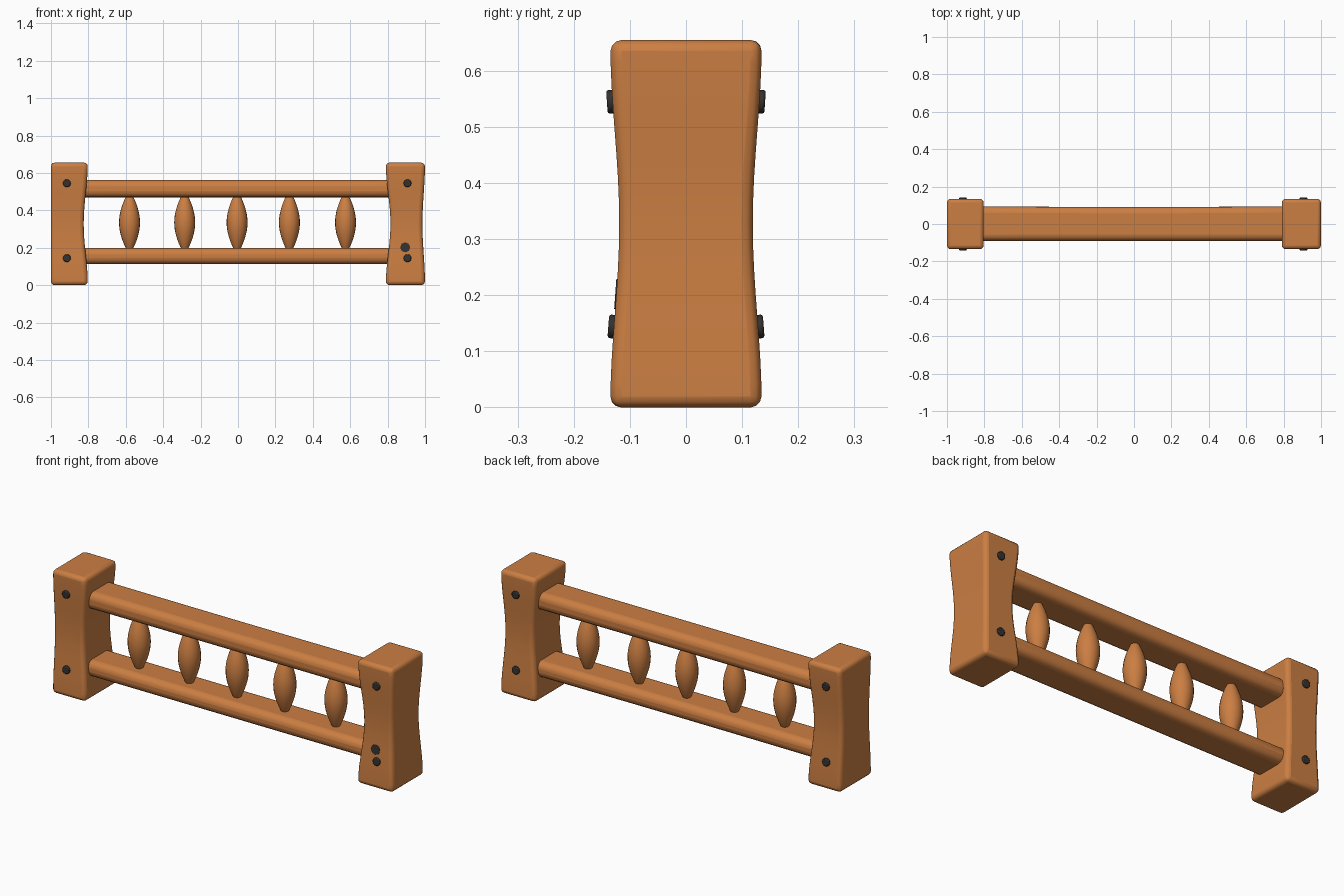
import bpy, bmesh, math
from mathutils import Matrix, Vector

if "Cube" in bpy.data.objects:
    bpy.data.objects.remove(bpy.data.objects["Cube"], do_unlink=True)


def material(name, rgb):
    m = bpy.data.materials.new(name)
    m.use_nodes = True
    m.diffuse_color = (*rgb, 1)
    m.node_tree.nodes["Principled BSDF"].inputs["Base Color"].default_value = (*rgb, 1)
    return m


WOOD = material("warm_wood", (0.60, 0.21, 0.055))
IRON = material("dark_iron", (0.035, 0.032, 0.03))
HEIGHT = 0.655


def finish(bm, name, mat, bevel=0, segments=3):
    bmesh.ops.recalc_face_normals(bm, faces=bm.faces)
    mesh = bpy.data.meshes.new(name)
    bm.to_mesh(mesh)
    bm.free()
    mesh.materials.append(mat)
    ob = bpy.data.objects.new(name, mesh)
    bpy.context.collection.objects.link(ob)
    if bevel:
        mod = ob.modifiers.new("rounded_edges", "BEVEL")
        mod.width, mod.segments = bevel, segments
        mod.limit_method, mod.angle_limit = "ANGLE", math.radians(40)
    bpy.ops.object.select_all(action="DESELECT")
    ob.select_set(True)
    bpy.context.view_layer.objects.active = ob
    bpy.ops.object.shade_smooth_by_angle(angle=math.radians(50))
    return ob


def waist(z):
    # 0 at the ends of a post, 1 at its middle
    return 0.5 - 0.5 * math.cos(2 * math.pi * z / HEIGHT)


def half_depth(z):
    return 0.135 - 0.016 * waist(z)


def loft(rings):
    bm = bmesh.new()
    loops = [[bm.verts.new(p) for p in ring] for ring in rings]
    for a, b in zip(loops, loops[1:]):
        for i in range(len(a)):
            j = (i + 1) % len(a)
            bm.faces.new((a[i], a[j], b[j], b[i]))
    bm.faces.new(loops[0])
    bm.faces.new(loops[-1])
    return bm


# End posts, pinched at the middle
def post(name, x_in, x_out, pinch_in, pinch_out):
    rings = []
    for k in range(17):
        z = HEIGHT * k / 16
        w, d = waist(z), half_depth(z)
        a, b = x_in + pinch_in * w, x_out - pinch_out * w
        rings.append([(a, -d, z), (b, -d, z), (b, d, z), (a, d, z)])
    finish(loft(rings), name, WOOD, 0.02)


post("left_post", 0.79, 1.0, 0.025, 0.014)
post("right_post", -0.803, -1.0, -0.022, 0)


# Horizontal rails with generously rounded edges
def rail(name, z_low, z_high):
    rings = []
    for k in range(7):
        x = -0.86 + 1.72 * k / 6
        y0, y1 = -0.09, 0.094 - 0.003 * math.cos(x * 2)
        rings.append([(x, y0, z_low), (x, y1, z_low), (x, y1, z_high), (x, y0, z_high)])
    finish(loft(rings), name, WOOD, 0.034, 4)


rail("top_rail", 0.47, 0.562)
rail("bottom_rail", 0.113, 0.198)

# Spindle-shaped balusters between the rails
for n, x in enumerate((-0.58, -0.285, -0.005, 0.275, 0.575)):
    rings = []
    for k in range(17):
        t = k / 16
        r = 0.016 + 0.04 * math.sin(math.pi * t) ** 0.9
        rings.append([(x + r * math.cos(a), r * math.sin(a), 0.19 + 0.29 * t)
                      for a in (math.tau * i / 20 for i in range(20))])
    finish(loft(rings), f"baluster_{n + 1}", WOOD)


# Bolt heads lying on the sloping front and back of the posts
def bolt(name, x, z, side, radius, proud, sides=12, bevel=0.004):
    slope = (half_depth(z + 0.01) - half_depth(z - 0.01)) / 0.02
    normal = Vector((0, side, -slope)).normalized()
    centre = Vector((x, side * half_depth(z), z)) + normal * (proud - 0.01)
    bm = bmesh.new()
    bmesh.ops.create_cone(bm, cap_ends=True, segments=sides, radius1=radius,
                          radius2=radius, depth=0.02)
    turn = normal.to_track_quat("Z", "Y").to_matrix().to_4x4()
    bmesh.ops.transform(bm, matrix=Matrix.Translation(centre) @ turn, verts=bm.verts)
    finish(bm, name, IRON, bevel, 2)


for side_name, x in (("left", 0.906), ("right", -0.915)):
    for level, z in (("top", 0.545), ("bottom", 0.144)):
        for face, s in (("front", -1), ("back", 1)):
            bolt(f"{side_name}_{level}_{face}_bolt", x, z, s, 0.021, 0.01)

# Flush plug above the lower front bolt of the left post
bolt("left_front_plug", 0.894, 0.202, -1, 0.027, 0.002, 8, 0)
